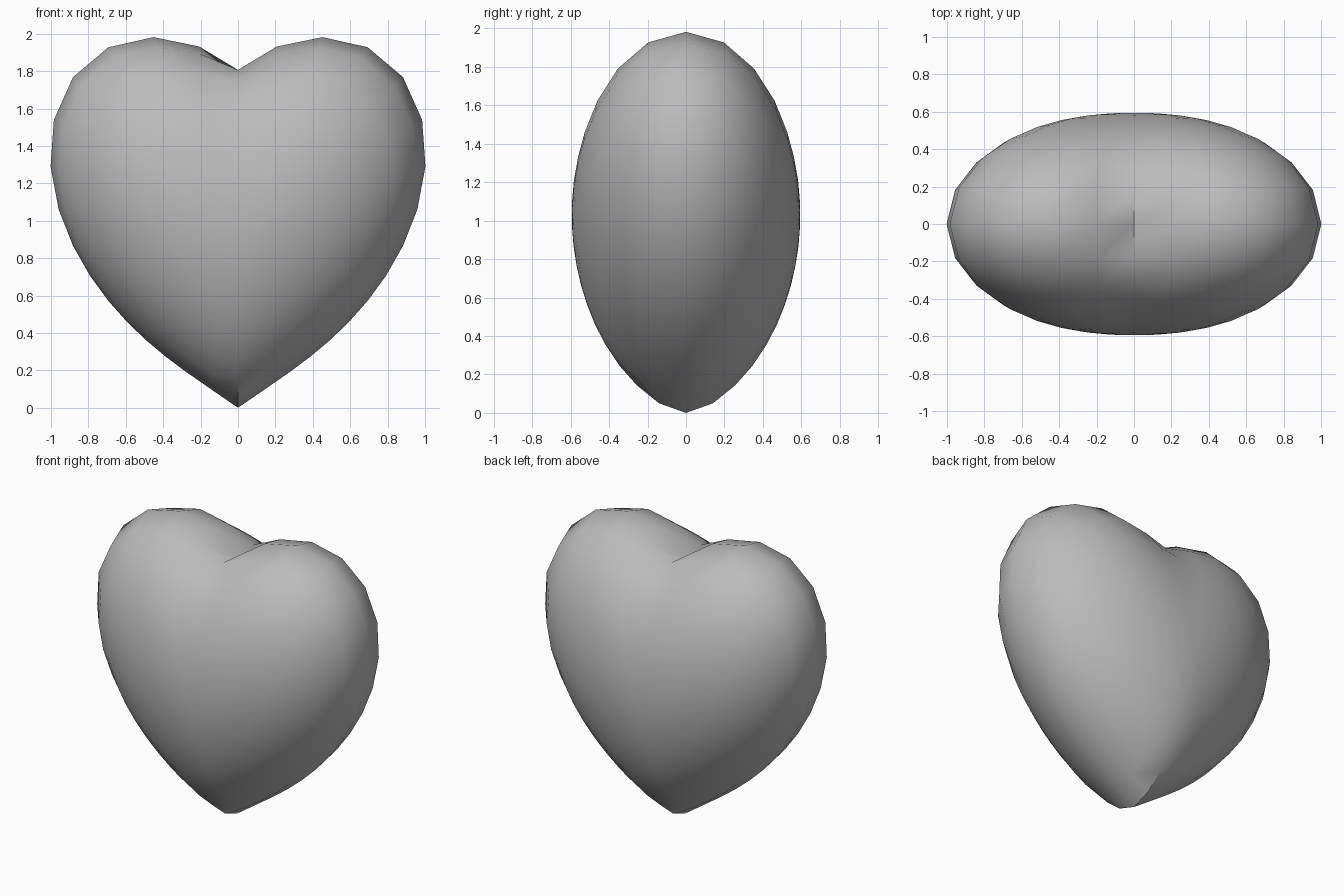
import bpy, bmesh, math
from mathutils import Vector

if "Cube" in bpy.data.objects:
    bpy.data.objects.remove(bpy.data.objects["Cube"])

OUTLINE, DEPTH = 32, 18            # segments around the outline and front to back
SCALE_X, SCALE_Y, SCALE_Z, MIDDLE = 0.882, 0.877, 0.903, 0.865


def inside(p):
    """Heart surface: negative inside, positive outside."""
    x, y, z = p
    return (x*x + 2.25*y*y + z*z - 1)**3 - x*x*z**3 - 0.1125*y*y*z**3 < 0


def heart_point(d):
    """Walk out along direction d until the surface is met."""
    lo, hi = 0.3, 1.7
    for _ in range(40):
        mid = (lo + hi) / 2
        lo, hi = (mid, hi) if inside(d * mid) else (lo, mid)
    p = d * lo
    return Vector((p.x * SCALE_X, p.y * SCALE_Y, max(0, p.z * SCALE_Z + MIDDLE)))


# Heart body: rings run from the front centre to the back centre
bm = bmesh.new()
front = bm.verts.new(heart_point(Vector((0, -1, 0))))
back = bm.verts.new(heart_point(Vector((0, 1, 0))))
rings = []
for i in range(1, DEPTH):
    t = math.pi * i / DEPTH
    ring = []
    for j in range(OUTLINE):
        a = 2 * math.pi * j / OUTLINE
        d = Vector((math.sin(t) * math.sin(a), -math.cos(t), math.sin(t) * math.cos(a)))
        if j in (0, OUTLINE // 2):
            d.x = 0                # cleft and tip stay exactly on the middle plane
        ring.append(bm.verts.new(heart_point(d)))
    rings.append(ring)
for j in range(OUTLINE):
    k = (j + 1) % OUTLINE
    bm.faces.new((front, rings[0][j], rings[0][k]))
    bm.faces.new((back, rings[-1][k], rings[-1][j]))
    for a, b in zip(rings, rings[1:]):
        bm.faces.new((a[j], b[j], b[k], a[k]))
bmesh.ops.recalc_face_normals(bm, faces=bm.faces)

mesh = bpy.data.meshes.new("heart")
bm.to_mesh(mesh)
bm.free()
heart = bpy.data.objects.new("heart", mesh)
bpy.context.collection.objects.link(heart)

# Plain grey finish
grey = bpy.data.materials.new("light_grey")
grey.diffuse_color = (0.5, 0.5, 0.5, 1)
grey.use_nodes = True
grey.node_tree.nodes["Principled BSDF"].inputs["Base Color"].default_value = grey.diffuse_color
mesh.materials.append(grey)

# Smooth skin with a sharp cleft
bpy.context.view_layer.objects.active = heart
heart.select_set(True)
bpy.ops.object.shade_smooth_by_angle(angle=math.radians(40))
